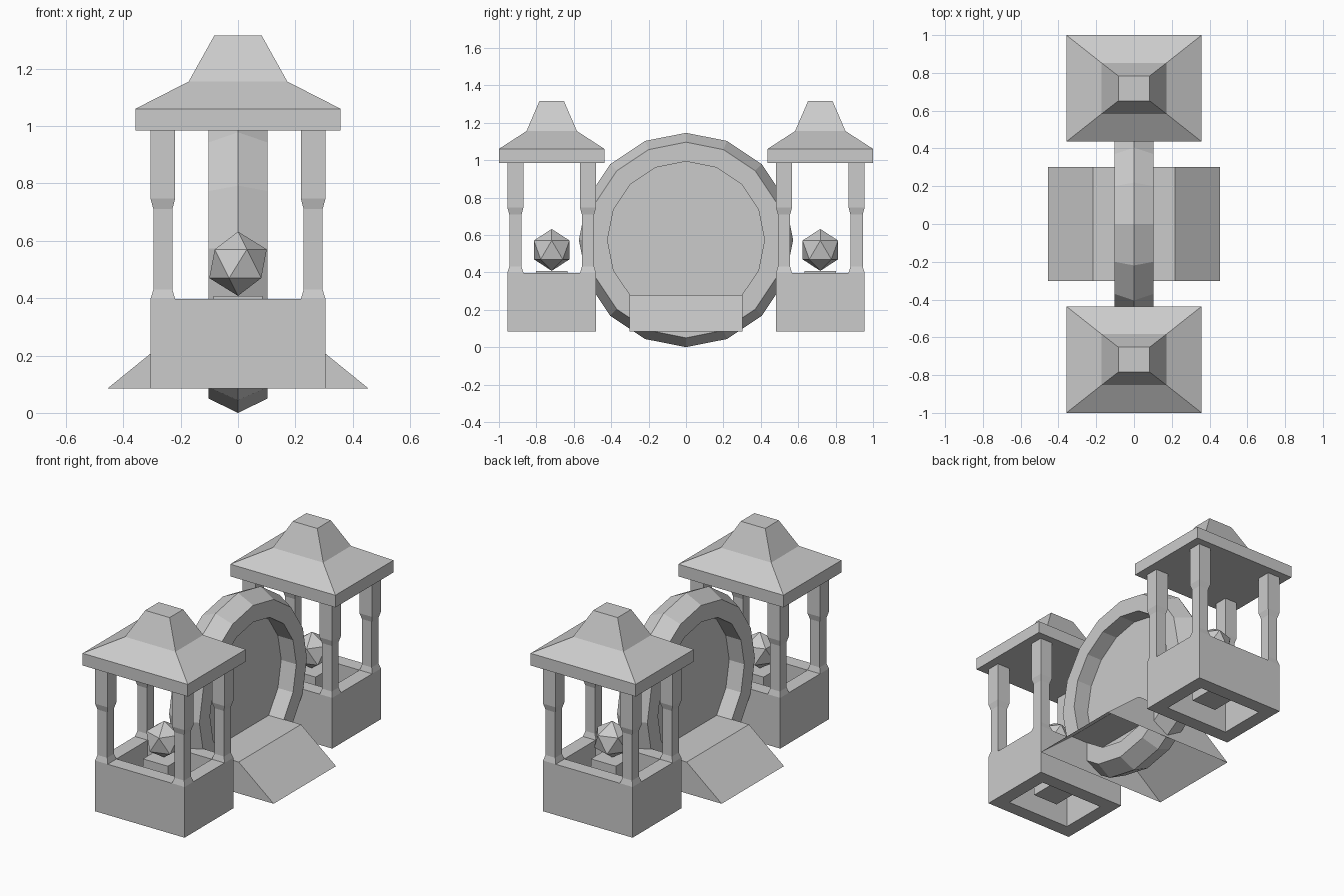
import bpy, bmesh, math
from mathutils import Vector

if "Cube" in bpy.data.objects:
    bpy.data.objects.remove(bpy.data.objects["Cube"])


def make(name, verts, faces, recalc=True):
    bm = bmesh.new()
    vs = [bm.verts.new(v) for v in verts]
    for f in faces:
        bm.faces.new([vs[i] for i in f])
    if recalc:
        bmesh.ops.recalc_face_normals(bm, faces=bm.faces)
    me = bpy.data.meshes.new(name)
    bm.to_mesh(me)
    bm.free()
    ob = bpy.data.objects.new(name, me)
    bpy.context.collection.objects.link(ob)
    return ob


def rect_stack(name, cx, cy, levels):
    """Closed solid through stacked rectangles (half x, half y, z)."""
    verts, faces = [], []
    for hx, hy, z in levels:
        verts += [(cx + sx * hx, cy + sy * hy, z)
                  for sx, sy in ((-1, -1), (1, -1), (1, 1), (-1, 1))]
    for k in range(len(levels) - 1):
        for i in range(4):
            j = (i + 1) % 4
            faces.append((4 * k + i, 4 * k + j, 4 * k + 4 + j, 4 * k + 4 + i))
    n = len(verts)
    faces += [(0, 1, 2, 3), (n - 4, n - 3, n - 2, n - 1)]
    return make(name, verts, faces)


def rect_frame(name, cy, hx, hy, t, z0, z1):
    """Open rectangular tube with wall thickness t."""
    loops = [(hx, hy, z0), (hx, hy, z1), (hx - t, hy - t, z1), (hx - t, hy - t, z0)]
    verts = [(sx * a, cy + sy * b, z) for a, b, z in loops
             for sx, sy in ((-1, -1), (1, -1), (1, 1), (-1, 1))]
    faces = []
    for k in range(4):
        m = (k + 1) % 4
        for i in range(4):
            j = (i + 1) % 4
            faces.append((4 * k + i, 4 * k + j, 4 * m + j, 4 * m + i))
    return make(name, verts, faces)


# Two lantern towers
for side, cy in (("front", -0.718), ("back", 0.718)):
    rect_frame(side + "_base", cy, 0.305, 0.237, 0.086, 0.09, 0.402)
    rect_stack(side + "_pedestal", 0, cy, [(0.085, 0.085, 0.16), (0.085, 0.085, 0.413)])

    # Corner columns with a narrowed waist
    w, n = 0.043, 0.033
    for sx in (-1, 1):
        for sy in (-1, 1):
            rect_stack(side + "_column", sx * 0.262, cy + sy * 0.194,
                       [(w, w, 0.402), (n, n, 0.435), (n, n, 0.715),
                        (w, w, 0.752), (w, w, 0.99)])

    # Stepped hip roof
    rect_stack(side + "_roof", 0, cy,
               [(0.358, 0.282, 0.99), (0.358, 0.282, 1.065),
                (0.172, 0.135, 1.16), (0.083, 0.066, 1.32)])

    # Faceted lantern crystal
    bpy.ops.mesh.primitive_ico_sphere_add(subdivisions=1, radius=0.112,
                                          location=(0, cy, 0.525))
    bpy.context.object.name = side + "_crystal"

# Ring: bevelled section swept round 16 sides
N, CZ = 16, 0.578
section = [(0.103, 0.42), (0.103, 0.523), (0, 0.573), (-0.103, 0.523), (-0.103, 0.42)]


def ring_point(x, r, i):
    a = 2 * math.pi * i / N
    return (x, r * math.sin(a), CZ + r * math.cos(a))


S = len(section)
verts = [ring_point(x, r, i) for i in range(N) for x, r in section]
faces = [(i * S + k, i * S + (k + 1) % S,
          (i + 1) % N * S + (k + 1) % S, (i + 1) % N * S + k)
         for i in range(N) for k in range(S)]
make("ring", verts, faces)

# Flat panel filling the ring
make("ring_panel", [ring_point(0, 0.42, i) for i in range(N)], [tuple(range(N))])

# Ramp shell, open underneath
prof = [(-0.455, 0.09), (-0.217, 0.283), (0.217, 0.283), (0.455, 0.09)]
verts = [(x, y, z) for y in (-0.303, 0.303) for x, z in prof]
make("ramp", verts, [(0, 1, 5, 4), (1, 2, 6, 5), (2, 3, 7, 6), (0, 1, 2, 3), (4, 5, 6, 7)])

# Stand the model on the ground
bpy.context.view_layer.update()
low = min((o.matrix_world @ Vector(v.co)).z
          for o in bpy.data.objects for v in o.data.vertices)
for o in bpy.data.objects:
    o.location.z -= low
